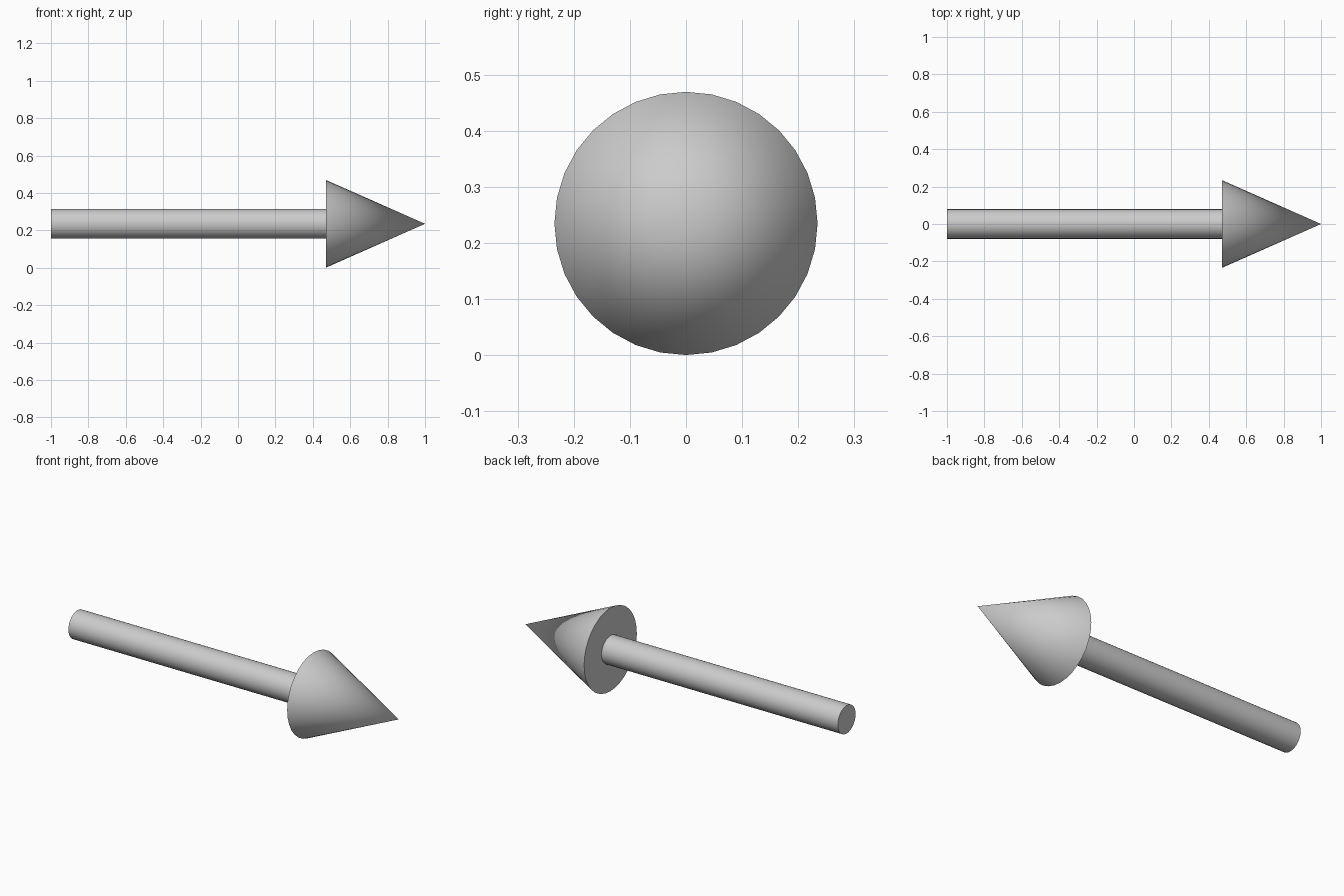
import bpy
import math

if "Cube" in bpy.data.objects:
    bpy.data.objects.remove(bpy.data.objects["Cube"])

SIDES = 32
AXIS_Z = 0.235      # height of the arrow's centre line
HEAD_START = 0.47   # where shaft meets head


def along_x(name, x0, x1, r0, r1):
    """Cone or cylinder lying along x from x0 to x1."""
    bpy.ops.mesh.primitive_cone_add(
        vertices=SIDES, radius1=r0, radius2=r1, depth=x1 - x0,
        location=((x0 + x1) / 2, 0, AXIS_Z), rotation=(0, math.pi / 2, 0))
    obj = bpy.context.object
    obj.name = name
    bpy.ops.object.shade_smooth_by_angle(angle=math.radians(40))
    return obj


# Shaft
along_x("arrow_shaft", -1.0, HEAD_START, 0.079, 0.079)
# Pointed head
along_x("arrow_head", HEAD_START, 1.0, 0.2345, 0.0)
